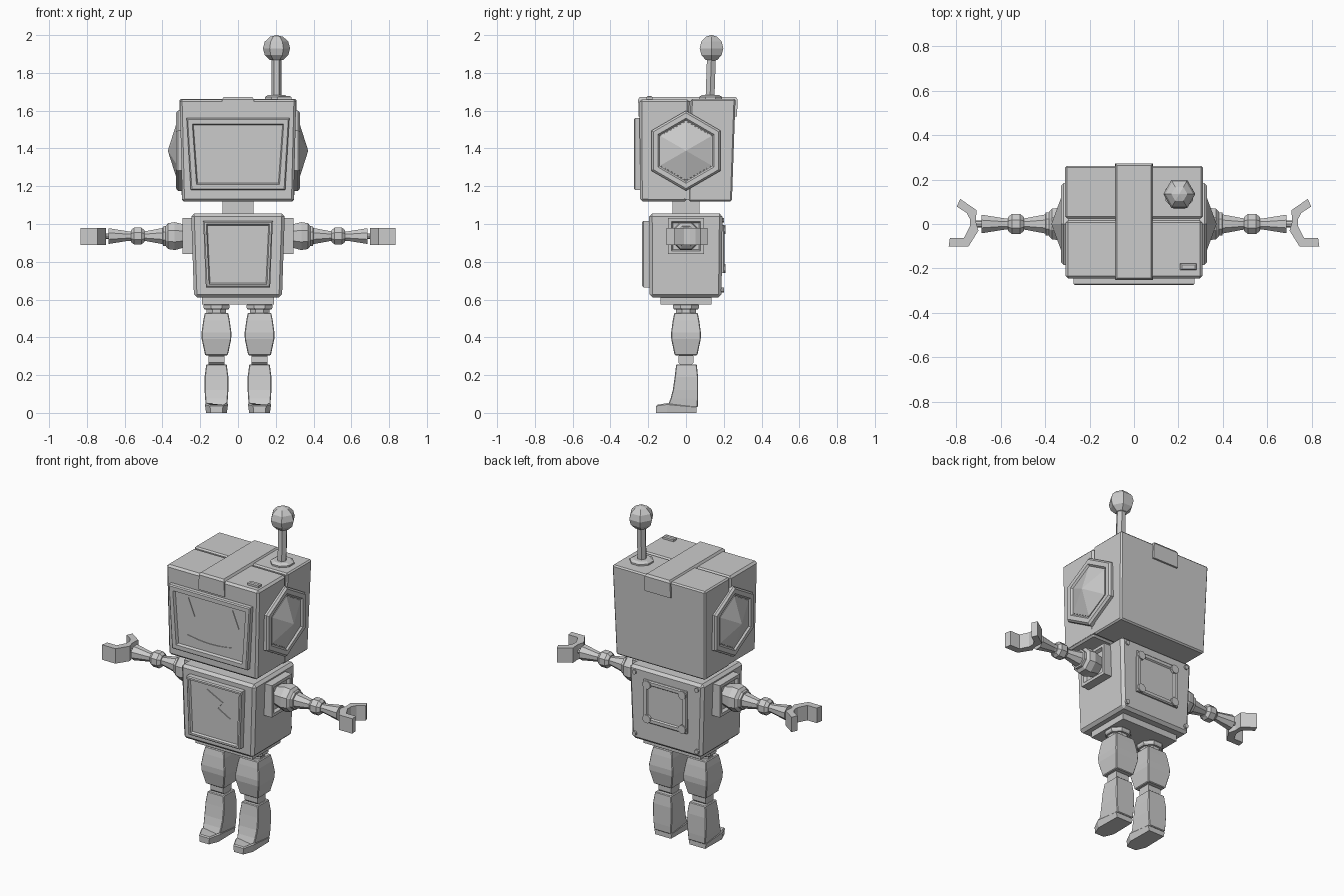
import bpy, bmesh
from math import sin, cos, pi
from mathutils import Vector


def finish(name, bm, bevel=0):
    bmesh.ops.recalc_face_normals(bm, faces=bm.faces)
    me = bpy.data.meshes.new(name)
    bm.to_mesh(me)
    bm.free()
    ob = bpy.data.objects.new(name, me)
    bpy.context.collection.objects.link(ob)
    if bevel:
        m = ob.modifiers.new("bevel", 'BEVEL')
        m.width, m.segments, m.limit_method = bevel, 1, 'ANGLE'
    return ob


def loft(name, rings, bevel=0):
    """Join equal-length rings of points and cap both ends."""
    bm = bmesh.new()
    vs = [[bm.verts.new(p) for p in r] for r in rings]
    n = len(vs[0])
    for a, b in zip(vs, vs[1:]):
        for i in range(n):
            bm.faces.new((a[i], a[(i + 1) % n], b[(i + 1) % n], b[i]))
    bm.faces.new(vs[0])
    bm.faces.new(vs[-1])
    return finish(name, bm, bevel)


def rect(x0, x1, y0, y1, z):
    return [(x0, y0, z), (x1, y0, z), (x1, y1, z), (x0, y1, z)]


def box(name, x0, x1, y0, y1, z0, z1, bevel=0):
    return loft(name, [rect(x0, x1, y0, y1, z0), rect(x0, x1, y0, y1, z1)], bevel)


def prism_y(name, pts, y0, y1, bevel=0):
    return loft(name, [[(x, y, z) for x, z in pts] for y in (y0, y1)], bevel)


def lathe_x(name, prof, s, n, y=0, z=0, turn=0.0):
    """Round part along x; prof holds (x, radius)."""
    ang = [2 * pi * i / n + turn for i in range(n)]
    return loft(name, [[(s * x, y + r * sin(a), z + r * cos(a)) for a in ang] for x, r in prof])


def lathe_z(name, prof, x, y, n, turn=0.0):
    ang = [2 * pi * i / n + turn for i in range(n)]
    return loft(name, [[(x + r * cos(a), y + r * sin(a), z) for a in ang] for z, r in prof])


def panel(name, wt, wb, z0, z1, y0, y1, border, depth):
    """Framed plate with a recessed middle, standing out from y0 to y1."""
    d = 1 if y1 > y0 else -1
    e = 0.006

    def quad(k, y):
        return [(-wb + k, y, z0 + k), (wb - k, y, z0 + k), (wt - k, y, z1 - k), (-wt + k, y, z1 - k)]
    yi = y1 - d * depth
    return loft(name, [quad(0, y0), quad(0, y1 - d * e), quad(e, y1),
                       quad(border - e, y1), quad(border, yi)])


# Head: two shell halves with a seam around a core
box("head_core", -0.295, 0.295, -0.2, 0.2, 1.13, 1.65)
loft("head_front_shell", [rect(-0.295, 0.295, -0.243, 0.005, 1.12),
                          rect(-0.308, 0.308, -0.246, 0.018, 1.66)], 0.012)
loft("head_back_shell", [rect(-0.297, 0.297, 0.013, 0.243, 1.12),
                         rect(-0.31, 0.31, 0.026, 0.262, 1.663)], 0.008)
loft("head_strap", [rect(-0.086, 0.086, -0.252, 0.27, 1.57),
                    rect(-0.084, 0.084, -0.253, 0.273, 1.66),
                    rect(-0.076, 0.076, -0.244, 0.264, 1.673)])
loft("head_button", [rect(0.208, 0.282, -0.208, -0.178, 1.65),
                     rect(0.208, 0.282, -0.208, -0.178, 1.672),
                     rect(0.215, 0.275, -0.202, -0.184, 1.677)])

# Face
panel("screen_frame", 0.272, 0.25, 1.18, 1.56, -0.235, -0.275, 0.036, 0.016)
for s in (-1, 1):
    prism_y("eye", [(s * 0.19, 1.405), (s * 0.105, 1.405), (s * 0.147, 1.51)], -0.255, -0.263)
t = [i / 6 - 1 for i in range(13)]
prism_y("smile", [(0.155 * u, 1.254 + 0.031 * u * u) for u in t] +
        [(0.155 * u, 1.268 + 0.018 * u * u) for u in t[-2:0:-1]], -0.255, -0.263)

# Ears: bevelled hexagon with a pointed cap
for s in (-1, 1):
    lathe_x("ear_ring", [(0.27, 0.212), (0.317, 0.212), (0.328, 0.2), (0.328, 0.172), (0.318, 0.162)],
            s, 6, 0, 1.388)
    lathe_x("ear_cap", [(0.31, 0.158), (0.322, 0.156), (0.371, 0.002)], s, 6, 0, 1.388)

# Antenna
lathe_z("antenna_base", [(1.65, 0.067), (1.672, 0.067), (1.682, 0.05)], 0.204, 0.13, 8, pi / 8)
ang = [pi / 3 * i for i in range(6)]
loft("antenna_rod", [[(0.204 + 0.027 * cos(a), y + 0.027 * sin(a), z) for a in ang]
                     for y, z in ((0.127, 1.66), (0.135, 1.9))])
lathe_z("antenna_ball", [(1.93 - 0.07 * cos(pi * i / 6), max(0.002, 0.072 * sin(pi * i / 6)))
                         for i in range(7)], 0.204, 0.135, 6)

# Neck, torso, hip plate
box("neck", -0.083, 0.083, -0.072, 0.072, 1.04, 1.14)
loft("torso", [rect(-0.233, 0.233, -0.192, 0.188, 0.612),
               rect(-0.248, 0.248, -0.195, 0.193, 1.056)], 0.016)
box("hip_plate", -0.19, 0.19, -0.135, 0.135, 0.575, 0.62)

# Chest panel with lightning bolt
panel("chest_panel", 0.184, 0.17, 0.665, 1.015, -0.185, -0.232, 0.022, 0.012)
bolt = [(-0.05, 0.968), (0.055, 0.915), (0.024, 0.873), (0.103, 0.83),
        (-0.13, 0.713), (-0.01, 0.825), (-0.045, 0.857)]
prism_y("chest_bolt", bolt, -0.215, -0.225)

# Back hatch with corner lugs and screws
panel("back_hatch", 0.145, 0.145, 0.74, 0.995, 0.18, 0.204, 0.03, 0.008)


def stud(name, x, z, r, y1):
    prism_y(name, [(x + r * cos(pi * i / 4 + pi / 8), z + r * sin(pi * i / 4 + pi / 8))
                   for i in range(8)], 0.175, y1)


for s in (-1, 1):
    for z in (0.765, 0.97):
        stud("hatch_lug", s * 0.118, z, 0.026, 0.21)
    for z in (0.65, 1.02):
        stud("back_screw", s * 0.208, z, 0.014, 0.2)

# Arms
AZ = 0.936
for s in (-1, 1):
    # Square shoulder mount with recess
    rings = []
    for x, h in ((0.22, 0.096), (0.293, 0.096), (0.293, 0.078), (0.275, 0.07)):
        rings.append([(s * x, h * a, AZ + h * b) for a, b in ((-1, -1), (1, -1), (1, 1), (-1, 1))])
    loft("shoulder_mount", rings)
    lathe_x("shoulder", [(0.25, 0.058), (0.3, 0.07), (0.335, 0.08), (0.37, 0.074), (0.385, 0.055)],
            s, 8, 0, AZ, pi / 8)
    lathe_x("shoulder_collar", [(0.365, 0.058), (0.397, 0.056), (0.4, 0.04)], s, 8, 0, AZ, pi / 8)
    lathe_x("upper_arm", [(0.38, 0.05), (0.495, 0.027), (0.52, 0.027)], s, 8, 0, AZ, pi / 8)
    lathe_x("elbow", [(0.495, 0.034), (0.512, 0.048), (0.55, 0.048), (0.567, 0.034)],
            s, 8, 0, AZ, pi / 8)
    lathe_x("forearm", [(0.55, 0.027), (0.58, 0.027), (0.685, 0.045)], s, 8, 0, AZ, pi / 8)
    lathe_x("wrist", [(0.67, 0.015), (0.72, 0.015)], s, 8, 0, AZ)
    # Claw hand, built as short sections from finger tip to finger tip
    outer = [(0.782, 0.113), (0.708, 0.062), (0.697, 0.02), (0.697, -0.02), (0.745, -0.102), (0.834, -0.102)]
    inner = [(0.797, 0.078), (0.753, 0.05), (0.738, 0.022), (0.738, -0.01), (0.765, -0.062), (0.828, -0.062)]
    outer[2:4] = [(0.712, 0.012), (0.7, -0.03)]
    loft("claw_hand", [[(s * a[0], a[1], 0.89), (s * b[0], b[1], 0.89),
                        (s * b[0], b[1], 0.98), (s * a[0], a[1], 0.98)]
                       for a, b in zip(outer, inner)])

# Legs
for s in (-1, 1):
    cx = s * 0.114

    def sq(h, y0, y1, z):
        return rect(cx - h, cx + h, y0, y1, z)
    lathe_z("hip_collar", [(0.548, 0.068), (0.556, 0.074), (0.57, 0.074), (0.58, 0.066)], cx, 0, 8, pi / 8)
    lathe_z("hip_joint", [(0.51, 0.056), (0.56, 0.056)], cx, 0, 8, pi / 8)
    loft("thigh", [sq(h, -h, h, z) for h, z in
                   ((0.06, 0.305), (0.078, 0.39), (0.079, 0.425), (0.07, 0.49), (0.062, 0.53))], 0.004)
    ka = [pi / 4 * i + pi / 8 for i in range(8)]
    loft("knee", [[(cx + d, 0.043 * cos(a), 0.283 + 0.043 * sin(a)) for a in ka] for d in (-0.043, 0.043)])
    loft("shin", [sq(0.056, -0.1, 0.062, 0.03), sq(0.06, -0.082, 0.064, 0.075),
                  sq(0.063, -0.07, 0.064, 0.12), sq(0.063, -0.06, 0.064, 0.19),
                  sq(0.054, -0.052, 0.057, 0.257)], 0.004)
    # Foot with chamfered toe
    plan = [(-0.058, 0.055), (-0.061, -0.1), (-0.034, -0.158), (0.034, -0.158), (0.061, -0.1), (0.058, 0.055)]
    top = [0.035, 0.052, 0.043, 0.043, 0.052, 0.035]
    loft("foot", [[(cx + x * 0.9, y, 0) for x, y in plan],
                  [(cx + x, y, h * 0.85) for (x, y), h in zip(plan, top)],
                  [(cx + x * 0.92, y * 0.96, h) for (x, y), h in zip(plan, top)]])
